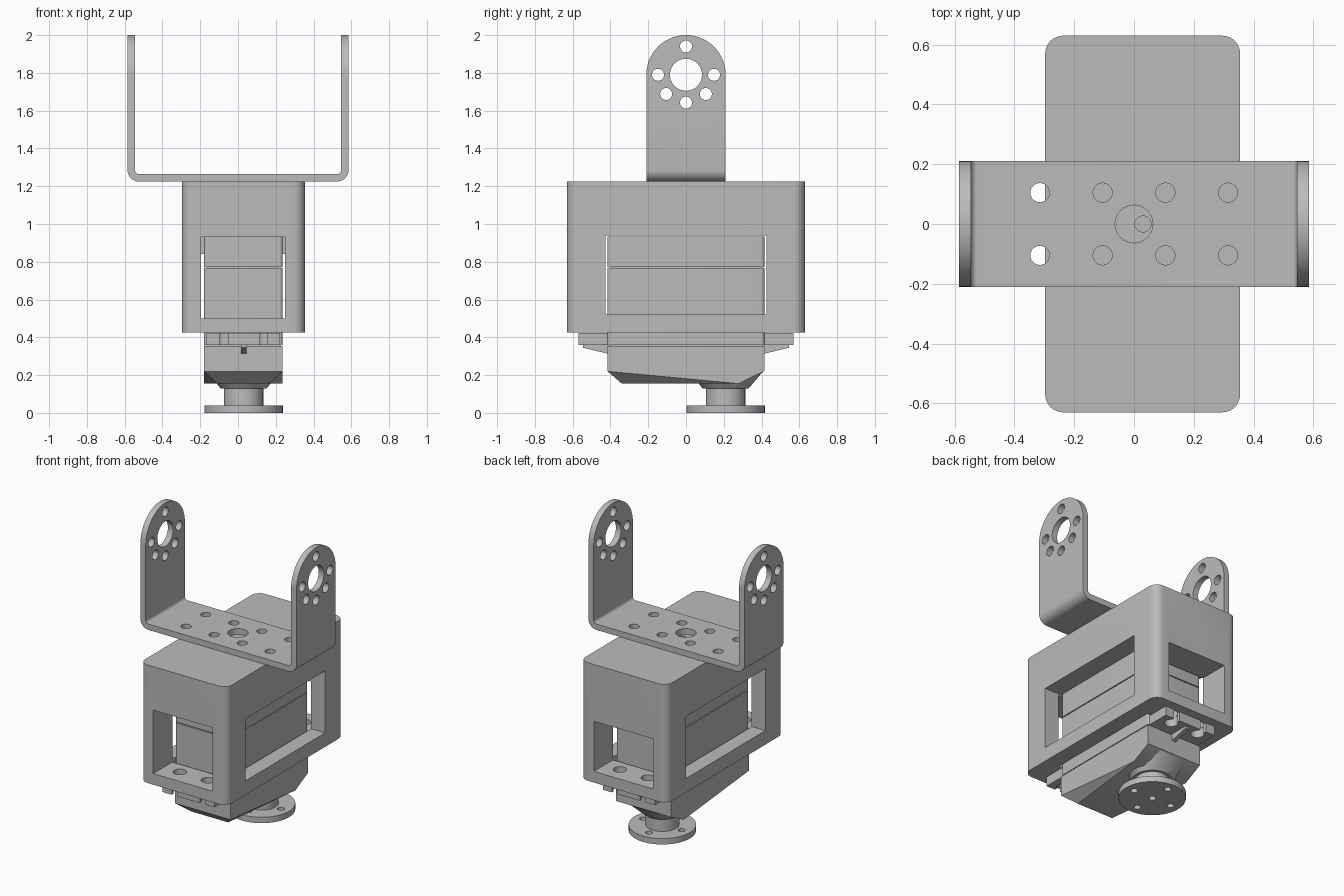
import bpy, bmesh, math

if "Cube" in bpy.data.objects:
    bpy.data.objects.remove(bpy.data.objects["Cube"])

grey = bpy.data.materials.new("plain grey")
grey.diffuse_color = (0.5, 0.5, 0.5, 1)
grey.use_nodes = True
grey.node_tree.nodes["Principled BSDF"].inputs["Base Color"].default_value = grey.diffuse_color
CX = 0.03          # the housing and motor sit slightly off centre in x


def finish(name, bm):
    bmesh.ops.recalc_face_normals(bm, faces=bm.faces)
    me = bpy.data.meshes.new(name)
    bm.to_mesh(me)
    bm.free()
    ob = bpy.data.objects.new(name, me)
    bpy.context.collection.objects.link(ob)
    me.materials.append(grey)
    return ob


def prism(name, pts, axis, lo, hi):
    """Extrude a 2D outline along an axis."""
    put = {'x': lambda p, a: (a, p[0], p[1]),
           'y': lambda p, a: (p[0], a, p[1]),
           'z': lambda p, a: (p[0], p[1], a)}[axis]
    bm = bmesh.new()
    a = [bm.verts.new(put(p, lo)) for p in pts]
    b = [bm.verts.new(put(p, hi)) for p in pts]
    bm.faces.new(a)
    bm.faces.new(b[::-1])
    for i in range(len(pts)):
        j = (i + 1) % len(pts)
        bm.faces.new((a[i], b[i], b[j], a[j]))
    return finish(name, bm)


def hull(name, pts):
    bm = bmesh.new()
    for p in pts:
        bm.verts.new(p)
    res = bmesh.ops.convex_hull(bm, input=bm.verts)
    inner = [v for v in res['geom_interior'] if isinstance(v, bmesh.types.BMVert)]
    bmesh.ops.delete(bm, geom=inner, context='VERTS')
    bmesh.ops.dissolve_limit(bm, angle_limit=0.01, verts=bm.verts, edges=bm.edges)
    return finish(name, bm)


def arc(cx, cy, r, a0, a1, n=8):
    return [(cx + r * math.cos(math.radians(a0 + (a1 - a0) * i / n)),
             cy + r * math.sin(math.radians(a0 + (a1 - a0) * i / n))) for i in range(n + 1)]


def circle(cx, cy, r, n=32):
    return arc(cx, cy, r, 0, 360, n)[:-1]


def rect(x0, x1, y0, y1, r=0):
    if not r:
        return [(x0, y0), (x1, y0), (x1, y1), (x0, y1)]
    return (arc(x1 - r, y1 - r, r, 0, 90) + arc(x0 + r, y1 - r, r, 90, 180)
            + arc(x0 + r, y0 + r, r, 180, 270) + arc(x1 - r, y0 + r, r, 270, 360))


def boolean(ob, cutter, op='DIFFERENCE'):
    m = ob.modifiers.new("cut", 'BOOLEAN')
    m.operation, m.solver, m.object = op, 'EXACT', cutter
    dg = bpy.context.evaluated_depsgraph_get()
    dg.update()
    me = bpy.data.meshes.new_from_object(ob.evaluated_get(dg))
    ob.modifiers.clear()
    ob.data = me
    bpy.data.objects.remove(cutter)


def cut(ob, pts, axis, lo, hi):
    boolean(ob, prism("cutter", pts, axis, lo, hi))


# U-shaped bracket with bent corners and rounded arm tips
u = ([(-0.585, 2.1)] + arc(-0.525, 1.285, 0.06, 180, 270) + arc(0.525, 1.285, 0.06, 270, 360)
     + [(0.585, 2.1), (0.545, 2.1)] + arc(0.525, 1.285, 0.02, 360, 270)
     + arc(-0.525, 1.285, 0.02, 270, 180) + [(-0.545, 2.1)])
bracket = prism("u_bracket", u, 'y', -0.3, 0.3)
tip = [(-0.21, 1.0), (0.21, 1.0)] + arc(0, 1.79, 0.21, 0, 180, 40)
boolean(bracket, prism("tip_shape", tip, 'x', -1, 1), 'INTERSECT')
cut(bracket, circle(0, 1.79, 0.085, 40), 'x', -1, 1)
for y, z in [(0, 1.94), (0.148, 1.79), (-0.148, 1.79), (0.105, 1.688), (-0.105, 1.688), (0, 1.643)]:
    cut(bracket, circle(y, z, 0.032, 24), 'x', -1, 1)
cut(bracket, circle(0, 0, 0.063), 'z', 1.1, 1.4)
for x in (-0.315, -0.105, 0.105, 0.315):
    for y in (-0.105, 0.105):
        cut(bracket, circle(x, y, 0.032, 24), 'z', 1.1, 1.4)

# Housing block with windows on four sides and an open slot for the motor
housing = prism("housing", rect(-0.297, 0.355, -0.63, 0.63, 0.06), 'z', 0.425, 1.225)
cut(housing, rect(-0.425, 0.425, 0.52, 0.94), 'x', -1, 1)
cut(housing, rect(-0.195, 0.25, 0.5, 0.93), 'y', -1, 0.4)
cut(housing, rect(-0.195, 0.25, 0.5, 0.84), 'y', 0.3, 1)
cut(housing, rect(-0.195, 0.25, -0.425, 0.425), 'z', 0.3, 0.6)
cut(housing, circle(CX, 0, 0.027, 24), 'z', 0.9, 1.3)
for x in (CX - 0.105, CX + 0.105):
    for y in (-0.515, 0.515):
        cut(housing, circle(x, y, 0.042, 24), 'z', 0.3, 0.6)

# Motor case in stacked shells, with thin seams between them
X0, X1, Y = -0.18, 0.235, 0.415
prism("motor_core", rect(X0 + 0.008, X1 - 0.008, -Y + 0.008, Y - 0.008), 'z', 0.3, 0.92)
prism("motor_top_shell", rect(X0, X1, -Y, Y, 0.015), 'z', 0.773, 0.935)
prism("motor_middle_shell", rect(X0, X1, -Y, Y, 0.015), 'z', 0.36, 0.767)

# Lower shell: sides slope down to the back, chamfered at both ends
lower = []
for x, xi in ((X0, X0 + 0.07), (X1, X1 - 0.07)):
    lower += [(x, -Y, 0.355), (x, Y, 0.355), (x, -Y, 0.22), (x, 0.28, 0.155),
              (x, Y, 0.222), (xi, -0.34, 0.155)]
hull("motor_lower_shell", lower)

# Mounting ears with open slots and a rib under each
for s, side in ((-1, "front"), (1, "back")):
    y0, y1 = sorted((s * 0.4, s * 0.57))
    ear = prism(side + "_ear", rect(X0 + 0.012, X1 - 0.012, y0, y1), 'z', 0.36, 0.424)
    for x in (CX - 0.105, CX + 0.105):
        cut(ear, circle(x, s * 0.515, 0.042, 24), 'z', 0.2, 0.6)
        a, b = sorted((s * 0.515, s * 0.65))
        cut(ear, rect(x - 0.022, x + 0.022, a, b), 'z', 0.2, 0.6)
    rib = [(s * 0.4, 0.37), (s * 0.545, 0.37), (s * 0.545, 0.345), (s * 0.4, 0.31)]
    prism(side + "_ear_rib", rib, 'x', CX - 0.014, CX + 0.014)

# Tapered boss, output shaft and round horn
hull("output_boss", [(x, y, 0.13) for x, y in circle(CX, 0.21, 0.122)]
     + [(x, y, 0.158) for x, y in circle(CX, 0.21, 0.145)]
     + [(CX + d, 0.41, 0.222) for d in (-0.1, 0.1)])
prism("output_shaft", circle(CX, 0.21, 0.104, 40), 'z', 0.035, 0.14)
horn = prism("output_horn", circle(CX, 0.21, 0.207, 64), 'z', 0, 0.04)
for dx, dy in ((0, 0), (0.145, 0), (-0.145, 0), (0, 0.145), (0, -0.145)):
    cut(horn, circle(CX + dx, 0.21 + dy, 0.022, 20), 'z', -0.1, 0.1)

# Smooth the curved walls, keep edges sharp
for ob in bpy.context.scene.objects:
    bpy.ops.object.select_all(action='DESELECT')
    ob.select_set(True)
    bpy.context.view_layer.objects.active = ob
    bpy.ops.object.shade_smooth_by_angle(angle=math.radians(30))
